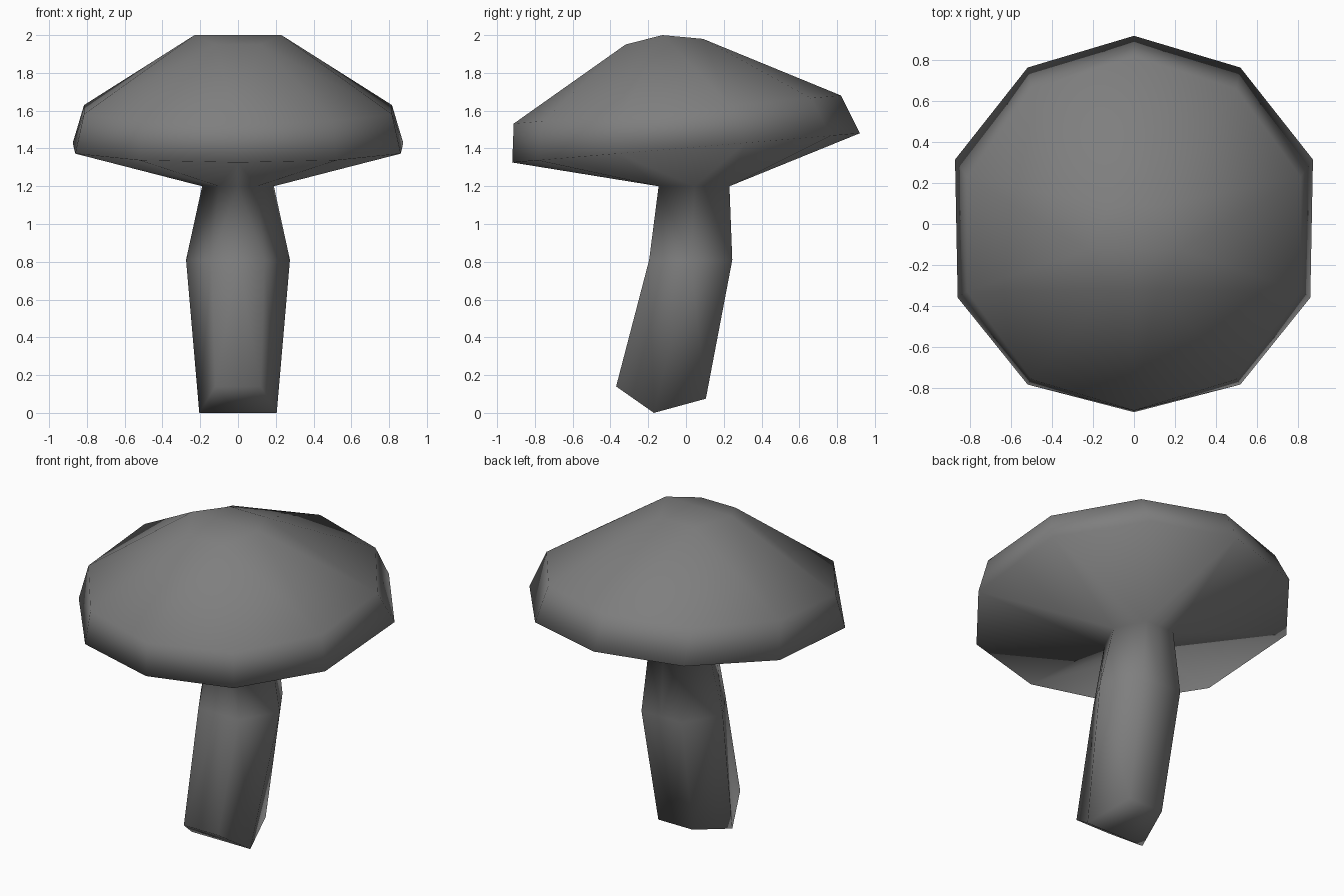
import bpy
import bmesh

default = bpy.data.objects.get("Cube")
if default:
    bpy.data.objects.remove(default, do_unlink=True)

# One plain grey material
grey = bpy.data.materials.new("mushroom_grey")
grey.use_nodes = True
colour = (0.21, 0.21, 0.21, 1)
grey.diffuse_color = colour
grey.node_tree.nodes["Principled BSDF"].inputs["Base Color"].default_value = colour
grey.node_tree.nodes["Principled BSDF"].inputs["Roughness"].default_value = 0.8


def half_hexagon(pair_x, side_x, back, side, front):
    """Half of a six-sided ring, back to front; back, side, front are (y, z)."""
    return [(0, *back), (pair_x, *back), (side_x, *side), (pair_x, *front), (0, *front)]


def half_decagon(outline, height, tilt):
    """Half of a ten-sided ring on a plane that rises towards the back."""
    return [(x, y, height + tilt * y) for x, y in outline]


# Stem rings, from foot to neck
foot = half_hexagon(0.12, 0.205, (0.105, 0.075), (-0.17, 0), (-0.37, 0.14))
belly = half_hexagon(0.14, 0.275, (0.245, 0.81), (0.025, 0.81), (-0.195, 0.81))
neck = half_hexagon(0.1, 0.19, (0.23, 1.2), (0.045, 1.2), (-0.145, 1.2))

# Cap rings, from rim to crown
rim = half_decagon([(0, 0.92), (0.52, 0.765), (0.875, 0.315),
                    (0.862, -0.36), (0.52, -0.785), (0, -0.92)], 1.403, 0.084)
shoulder = half_decagon([(0, 0.82), (0.5, 0.66), (0.815, 0.23),
                         (0.815, -0.33), (0.5, -0.76), (0, -0.912)], 1.61, 0.086)
crown = half_hexagon(0.12, 0.23, (0.09, 1.98), (-0.125, 2), (-0.32, 1.95))

bm = bmesh.new()


def strip(lower, upper):
    """Quads between two half rings with equal counts."""
    for i in range(len(lower) - 1):
        bm.faces.new((lower[i], lower[i + 1], upper[i + 1], upper[i]))


def fan(hexagon, decagon):
    """Triangles between a six-sided and a ten-sided half ring."""
    h, d = hexagon, decagon
    spans = [(1, 0, 2), (2, 2, 3), (3, 3, 5)]
    for corner, first, last in spans:
        for i in range(first, last):
            bm.faces.new((h[corner], d[i], d[i + 1]))
    for i, j in enumerate((0, 2, 3, 5)):
        bm.faces.new((h[i], h[i + 1], d[j]))


def lid(h):
    """Close a six-sided half ring with a crease from side to side."""
    mid = bm.verts.new((0, h[2].co.y, h[2].co.z))
    bm.faces.new((h[0], h[1], h[2], mid))
    bm.faces.new((mid, h[2], h[3], h[4]))


# Build both halves, then weld them along the middle
for sign in (1, -1):
    rings = [[bm.verts.new((sign * x, y, z)) for x, y, z in ring]
             for ring in (foot, belly, neck, rim, shoulder, crown)]
    lid(rings[0])
    strip(rings[0], rings[1])
    strip(rings[1], rings[2])
    fan(rings[2], rings[3])
    strip(rings[3], rings[4])
    fan(rings[5], rings[4])
    lid(rings[5])
bmesh.ops.remove_doubles(bm, verts=bm.verts[:], dist=0.0001)
bmesh.ops.recalc_face_normals(bm, faces=bm.faces[:])
for face in bm.faces:
    face.smooth = True

mesh = bpy.data.meshes.new("mushroom")
bm.to_mesh(mesh)
bm.free()
mesh.materials.append(grey)
mushroom = bpy.data.objects.new("mushroom", mesh)
bpy.context.collection.objects.link(mushroom)
